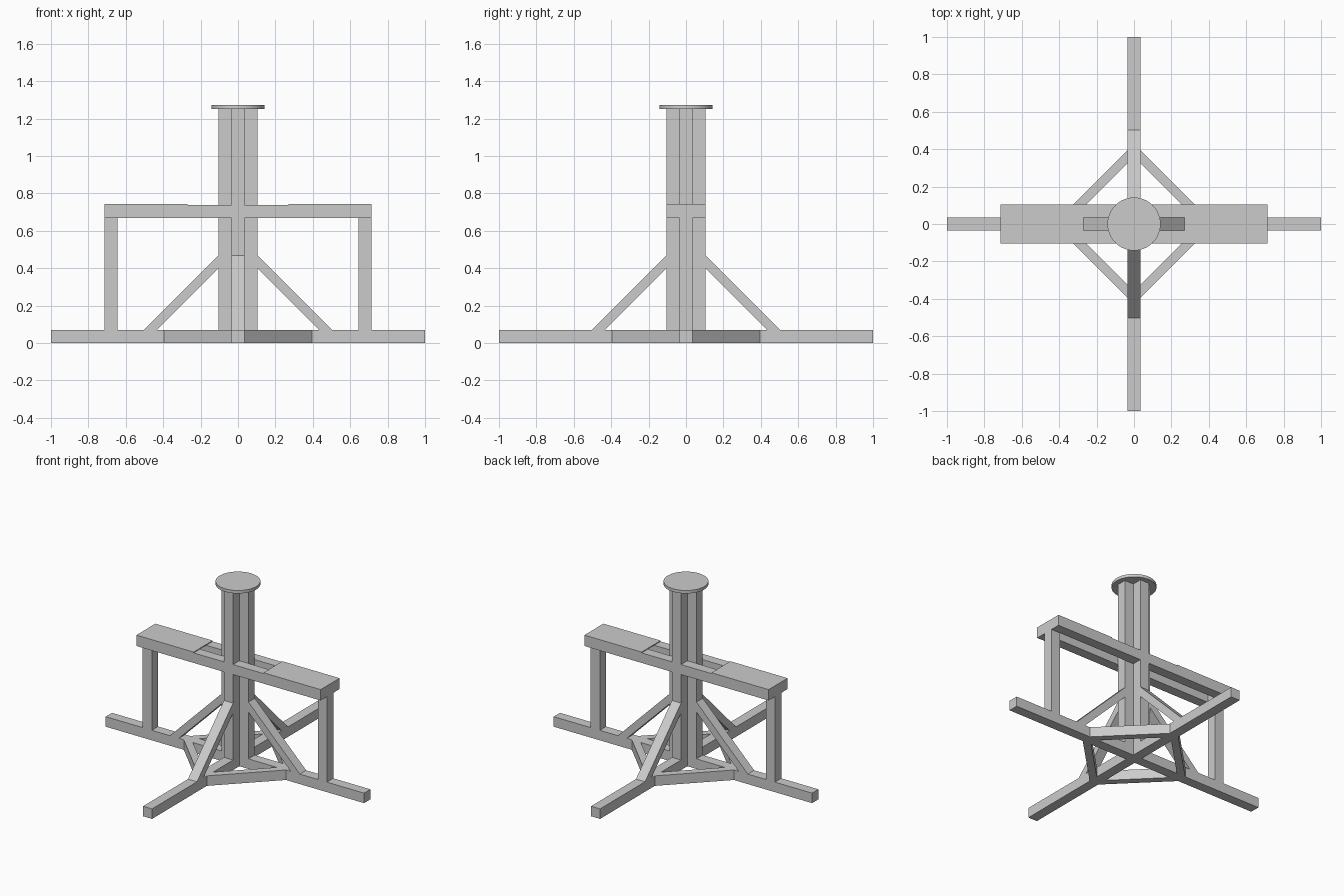
import bpy
import bmesh
import math
from mathutils import Matrix, Vector

if "Cube" in bpy.data.objects:
    bpy.data.objects.remove(bpy.data.objects["Cube"], do_unlink=True)

grey = bpy.data.materials.new("plain_grey")
grey.use_nodes = True
grey.diffuse_color = (0.6, 0.6, 0.6, 1)
grey.node_tree.nodes["Principled BSDF"].inputs["Base Color"].default_value = (0.6, 0.6, 0.6, 1)

H = 0.035          # half the timber width
T = 2 * H          # timber width
ARM = 3 * H        # reach of the post's cross section
REACH = 0.713      # outer end of the upper frame
FRAME_Z = 0.668    # underside of the upper frame


def extrude(name, outline, depth, turn=0):
    """Extrude a closed outline of 3D points along depth, turned about z in degrees."""
    bm = bmesh.new()
    face = bm.faces.new([bm.verts.new(p) for p in outline])
    new = bmesh.ops.extrude_face_region(bm, geom=[face])["geom"]
    bmesh.ops.translate(bm, vec=Vector(depth),
                        verts=[v for v in new if isinstance(v, bmesh.types.BMVert)])
    bmesh.ops.rotate(bm, verts=bm.verts, matrix=Matrix.Rotation(math.radians(turn), 3, 'Z'))
    bmesh.ops.recalc_face_normals(bm, faces=bm.faces)
    mesh = bpy.data.meshes.new(name)
    bm.to_mesh(mesh)
    bm.free()
    mesh.materials.append(grey)
    obj = bpy.data.objects.new(name, mesh)
    bpy.context.collection.objects.link(obj)
    return obj


def slab(name, plan, z0, z1, turn=0):
    return extrude(name, [(x, y, z0) for x, y in plan], (0, 0, z1 - z0), turn)


def rect(x0, x1, half):
    return [(x0, -half), (x1, -half), (x1, half), (x0, half)]


def plus(arm):
    """Plan of a cross with arms one timber wide."""
    quarter = [(arm, -H), (arm, H), (H, H)]
    points = []
    for _ in range(4):
        points += quarter
        quarter = [(-y, x) for x, y in quarter]
    return points


# Crossed floor beams and the cross-shaped post
slab("floor_cross", plus(1.0), 0, T)
slab("post", plus(ARM), T, 1.252)

# Diagonal braces and the floor ring, one of each per quarter
for i, side in enumerate(("left", "back", "right", "front")):
    brace = [(ARM, 0.398), (ARM, 0.468), (0.503, T), (0.433, T)]
    extrude(side + "_brace", [(x, -H, z) for x, z in brace], (0, T, 0), 90 * i)
    ring = [(0.325, H), (0.395, H), (H, 0.395), (H, 0.325)]
    slab(side + "_floor_tie", ring, 0, T, 90 * i)

# Upper frame with its legs and thin seat boards
for side, turn in (("left", 0), ("right", 180)):
    inner = REACH - T
    fork = [(H, H), (inner, H), (inner, -H), (H, -H),
            (H, -ARM), (REACH, -ARM), (REACH, ARM), (H, ARM)]
    slab(side + "_frame", fork, FRAME_Z, FRAME_Z + T, turn)
    slab(side + "_leg", rect(inner, REACH, H), T, FRAME_Z, turn)
    slab(side + "_seat_board", rect(0.27, REACH, ARM), FRAME_Z + T, 0.744, turn)

# Round cap
bpy.ops.mesh.primitive_cylinder_add(vertices=48, radius=0.142, depth=0.021,
                                    location=(0, 0, 1.2625))
cap = bpy.context.object
cap.name = "cap"
cap.data.materials.append(grey)
bpy.ops.object.shade_smooth_by_angle(angle=math.radians(30))
